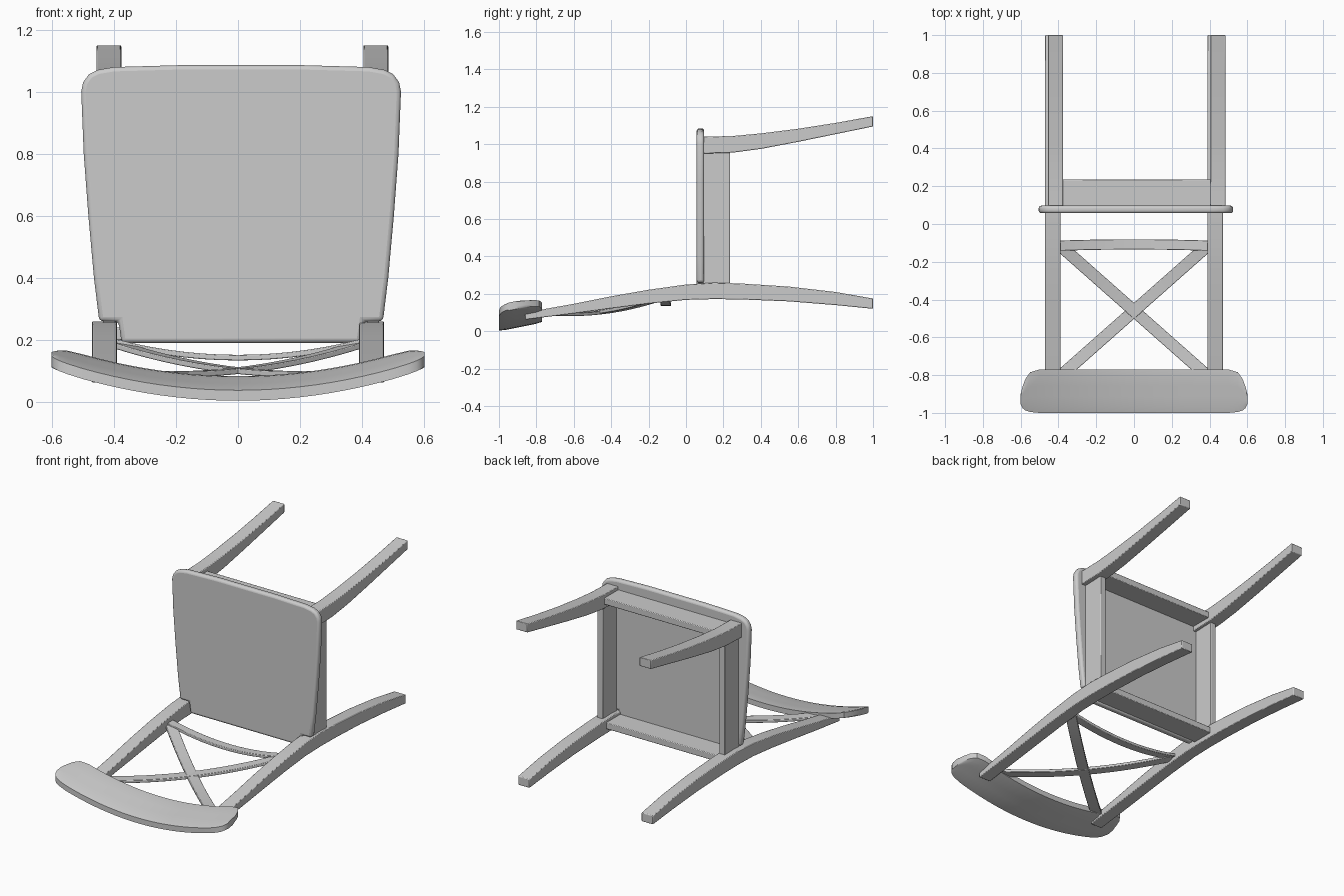
import bpy, bmesh
from math import radians, pi, cos, sin

cube = bpy.data.objects.get("Cube")
if cube:
    bpy.data.objects.remove(cube)

grey = bpy.data.materials.new("plain grey wood")
grey.use_nodes = True
GREY = (0.6, 0.6, 0.6, 1)
grey.diffuse_color = GREY
grey.node_tree.nodes["Principled BSDF"].inputs["Base Color"].default_value = GREY


def finish(name, bm, bevel=0.0, segments=2):
    bmesh.ops.recalc_face_normals(bm, faces=bm.faces)
    mesh = bpy.data.meshes.new(name)
    bm.to_mesh(mesh)
    bm.free()
    mesh.materials.append(grey)
    obj = bpy.data.objects.new(name, mesh)
    bpy.context.collection.objects.link(obj)
    if bevel:
        mod = obj.modifiers.new("soft edges", "BEVEL")
        mod.width, mod.segments, mod.limit_method = bevel, segments, "ANGLE"
        mod.angle_limit = radians(40)
    bpy.ops.object.select_all(action="DESELECT")
    obj.select_set(True)
    bpy.context.view_layer.objects.active = obj
    bpy.ops.object.shade_smooth_by_angle(angle=radians(35))
    return obj


def loft(name, sections, bevel=0.0):
    """Skin a row of equal-length closed sections and cap both ends."""
    bm = bmesh.new()
    rings = [[bm.verts.new(p) for p in s] for s in sections]
    n = len(rings[0])
    for a, b in zip(rings, rings[1:]):
        for i in range(n):
            j = (i + 1) % n
            bm.faces.new((a[i], a[j], b[j], b[i]))
    bm.faces.new(rings[0])
    bm.faces.new(rings[-1])
    return finish(name, bm, bevel)


def box(name, x, y, z, bevel=0.004):
    loft(name, [[(x[0], y[0], h), (x[1], y[0], h), (x[1], y[1], h), (x[0], y[1], h)]
                for h in z], bevel)


def leg(name, x, profile):
    """Square leg running along y; profile rows are (y, low z, high z)."""
    a, b = x - 0.04, x + 0.04
    loft(name, [[(a, y, lo), (b, y, lo), (b, y, hi), (a, y, hi)]
                for y, lo, hi in profile], 0.004)


# Back legs sweep into the back posts
back_profile = [(1, .12, .175), (.8, .14, .21), (.55, .16, .239), (.3, .17, .255),
                (.15, .172, .26), (0, .168, .25), (-.2, .148, .222), (-.4, .122, .187),
                (-.6, .095, .147), (-.75, .076, .12), (-.86, .062, .095)]
front_profile = [(.09, .95, 1.04), (.25, .955, 1.044), (.4, .975, 1.058),
                 (.6, 1.013, 1.083), (.8, 1.054, 1.114), (1, 1.095, 1.15)]
for side, s in (("left", 1), ("right", -1)):
    leg(side + "_back_leg", s * .43, back_profile)
    leg(side + "_front_leg", s * .43 + .014, front_profile)
    # Side apron under the seat
    x = s * .425 + .01
    box(side + "_apron", (x - .02, x + .02), (.09, .235), (.23, .97))

box("front_apron", (-.39, .41), (.09, .235), (.98, 1.02))
box("back_apron", (-.4, .4), (.09, .235), (.2, .24))

# Seat panel, notched round the back posts
half = [(.385, .19), (.395, .26), (.457, .26), (.474, .4), (.492, .6), (.507, .8),
        (.515, 1.0), (.509, 1.03), (.49, 1.056), (.462, 1.07), (.41, 1.079), (.2, 1.085)]
outline = half + [(-x, z) for x, z in reversed(half)]
bm = bmesh.new()
low = [bm.verts.new((x + .01, .057, z)) for x, z in outline]
high = [bm.verts.new((x + .01, .097, z)) for x, z in outline]
bm.faces.new(low)
bm.faces.new(high)
for i in range(len(low)):
    j = (i + 1) % len(low)
    bm.faces.new((low[i], low[j], high[j], high[i]))
finish("seat", bm, .014, 3)


# Curved back rail between the posts
def bow(t, start, middle, end):
    """Quadratic through three heights at t = 0, 0.5 and 1."""
    return start * (1 - t) * (1 - 2 * t) + 4 * middle * t * (1 - t) + end * t * (2 * t - 1)


steps = [i / 14 for i in range(15)]
rail = []
for t in steps:
    x, z = -.4 + .8 * t, bow(t, .195, .143, .195)
    y = bow(t, -.115, -.108, -.115)
    rail.append([(x, y - .027, z - .009), (x, y + .027, z - .009),
                 (x, y + .027, z + .009), (x, y - .027, z + .009)])
loft("back_rail", rail, .003)

# Crossed back slats
for name, s in (("cross_slat_a", 1), ("cross_slat_b", -1)):
    slat = []
    for t in steps:
        x, y = s * (-.39 + .78 * t), -.115 - .69 * t
        z = bow(t, .185, .101, .1)
        dx, dy = s * .021, .024
        slat.append([(x - dx, y - dy, z - .009), (x + dx, y + dy, z - .009),
                     (x + dx, y + dy, z + .009), (x - dx, y - dy, z + .009)])
    loft(name, slat, .003)

# Crest rail: bent board with rounded ends
ends = [(.6, -.955, -.9), (.59, -.975, -.86), (.575, -.987, -.82), (.55, -.995, -.785)]
middle = [(.5 - i * .05, -1.0, -.77) for i in range(21)]
columns = ends + middle + [(-x, a, b) for x, a, b in reversed(ends)]
crest = []
for x, y0, y1 in columns:
    ring = []
    for k in range(16):
        a = 2 * pi * (k + .5) / 16
        # Rounded-box section
        u = max(-1, min(1, 1.25 * cos(a)))
        v = max(-1, min(1, 1.6 * sin(a)))
        if abs(u) == 1:
            v *= .9
        y = (y0 + y1) / 2 + u * (y1 - y0) / 2
        z = .021 + .2 * (y + 1) + .28 * x * x + v * .021
        ring.append((x, y, z))
    crest.append(ring)
loft("crest_rail", crest)
